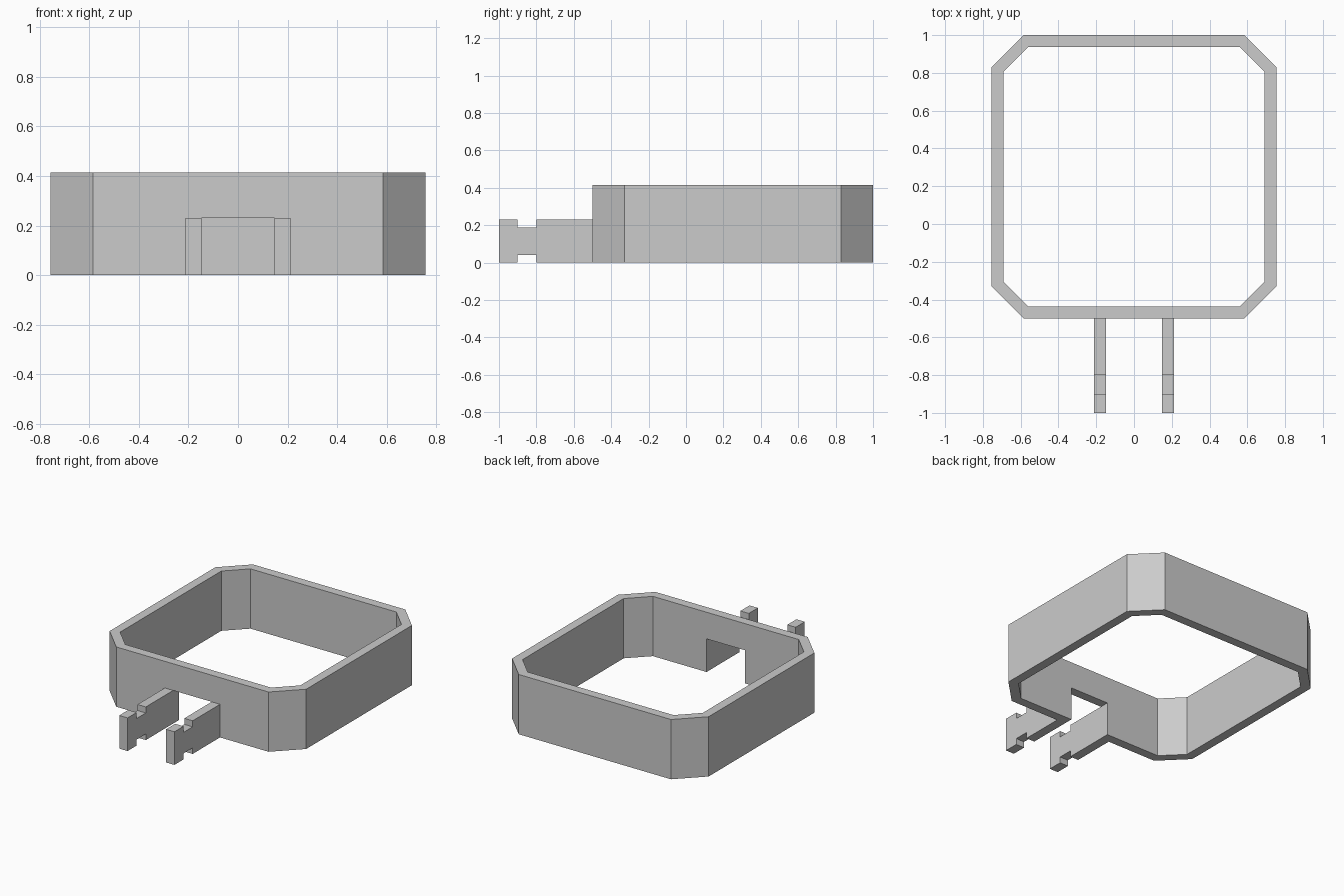
import bpy
import bmesh
from mathutils import Vector

cube = bpy.data.objects.get("Cube")
if cube:
    bpy.data.objects.remove(cube, do_unlink=True)

HEIGHT = 0.415      # ring height
ARM_TOP = 0.23      # top of the arms and of the opening
ARM_IN, ARM_OUT = 0.148, 0.212
FRONT, BACK = -0.5, 1.0
WALL = 0.063

grey = bpy.data.materials.new("light_grey")
grey.use_nodes = True
colour = (0.6, 0.6, 0.6, 1)
grey.diffuse_color = colour
grey.node_tree.nodes["Principled BSDF"].inputs["Base Color"].default_value = colour


def prism(name, outline, offset):
    """Extrude a closed outline of 3D points along an offset."""
    bm = bmesh.new()
    face = bm.faces.new([bm.verts.new(p) for p in outline])
    moved = bmesh.ops.extrude_face_region(bm, geom=[face])["geom"]
    bmesh.ops.translate(bm, vec=Vector(offset),
                        verts=[v for v in moved if isinstance(v, bmesh.types.BMVert)])
    bmesh.ops.recalc_face_normals(bm, faces=bm.faces)
    mesh = bpy.data.meshes.new(name)
    bm.to_mesh(mesh)
    bm.free()
    mesh.materials.append(grey)
    obj = bpy.data.objects.new(name, mesh)
    bpy.context.collection.objects.link(obj)
    return obj


def octagon(inset, chamfer, z):
    """Rectangle with chamfered corners."""
    x, lo, hi = 0.755 - inset, FRONT + inset, BACK - inset
    c = chamfer
    return [(x, lo + c, z), (x, hi - c, z), (x - c, hi, z), (c - x, hi, z),
            (-x, hi - c, z), (-x, lo + c, z), (c - x, lo, z), (x - c, lo, z)]


def cut(target, cutter):
    mod = target.modifiers.new("cut", "BOOLEAN")
    mod.operation = "DIFFERENCE"
    mod.solver = "EXACT"
    mod.object = cutter
    cutter.hide_render = True
    cutter.hide_set(True)
    cutter.display_type = "WIRE"


# Chamfered ring, hollow through, with an opening in the front wall
ring = prism("ring_frame", octagon(0, 0.17, 0), (0, 0, HEIGHT))
cut(ring, prism("hollow_cutter", octagon(WALL, 0.132, -0.1), (0, 0, HEIGHT + 0.2)))
gap = [(-ARM_IN, -0.6, -0.1), (ARM_IN, -0.6, -0.1),
       (ARM_IN, -0.6, ARM_TOP), (-ARM_IN, -0.6, ARM_TOP)]
cut(ring, prism("opening_cutter", gap, (0, 0.3, 0)))

# Two flat arms, each notched above and below near the tip
NOTCH = 0.042
lower = [(FRONT, 0), (-0.8, 0), (-0.8, NOTCH), (-0.9, NOTCH), (-0.9, 0), (-1, 0)]
profile = lower + [(y, ARM_TOP - z) for y, z in reversed(lower)]
for name, x in (("left_arm", ARM_IN), ("right_arm", -ARM_OUT)):
    prism(name, [(x, y, z) for y, z in profile], (ARM_OUT - ARM_IN, 0, 0))
